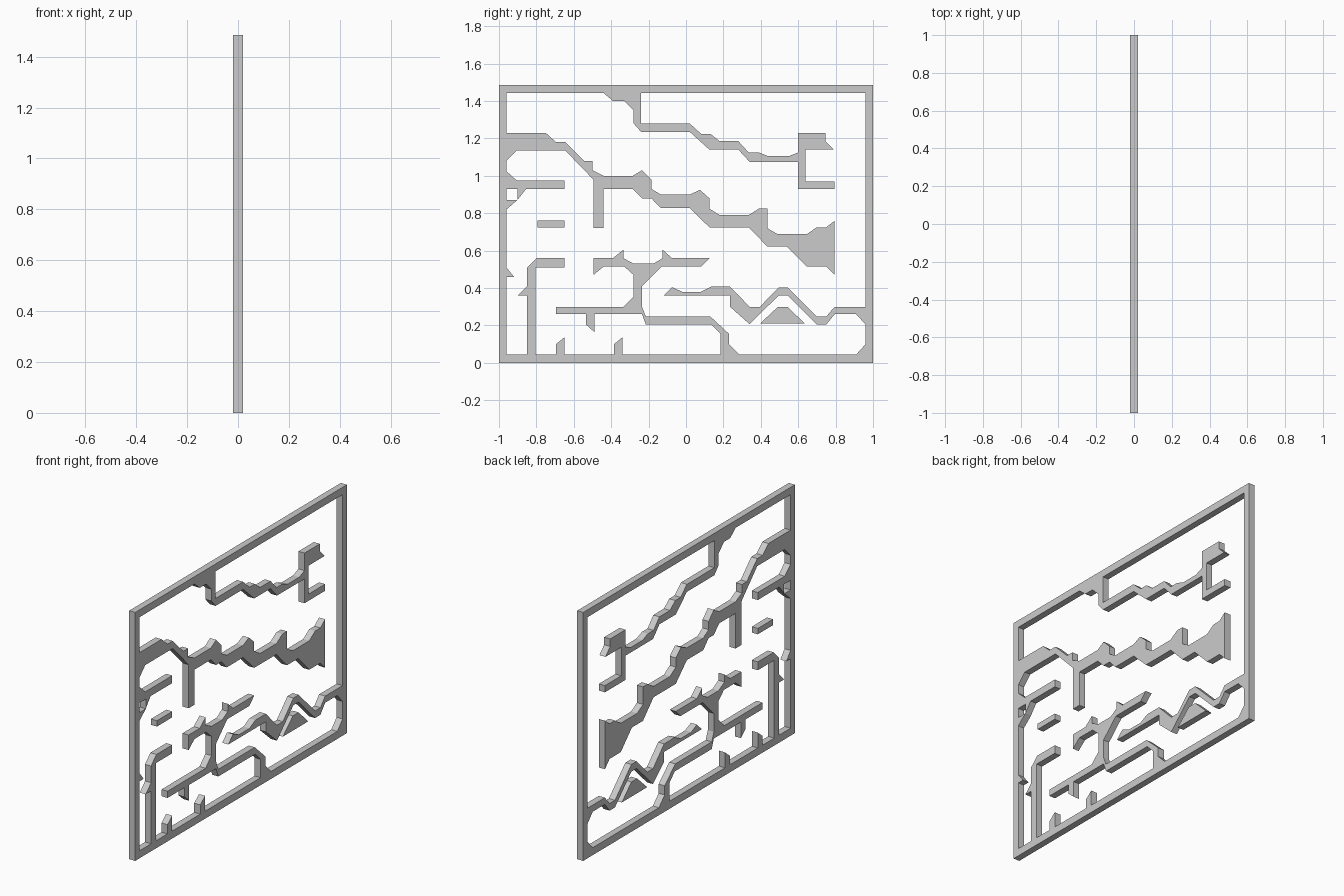
import bpy, bmesh

T = 0.02             # half thickness of the panel
H = 1.486            # panel height
L, R, B, C = -0.96, 0.96, 0.045, 1.442     # inner edges of the border


def panel(name, *outlines):
    """Extrude one or more (y, z) outlines through the panel thickness."""
    bm = bmesh.new()
    for pts in outlines:
        bm.faces.new([bm.verts.new((-T, y, z)) for y, z in pts])
    bmesh.ops.remove_doubles(bm, verts=bm.verts, dist=1e-5)
    bmesh.ops.recalc_face_normals(bm, faces=bm.faces)
    res = bmesh.ops.extrude_face_region(bm, geom=bm.faces[:], use_keep_orig=True)
    top = [v for v in res["geom"] if isinstance(v, bmesh.types.BMVert)]
    bmesh.ops.translate(bm, verts=top, vec=(2 * T, 0, 0))
    bmesh.ops.recalc_face_normals(bm, faces=bm.faces)
    me = bpy.data.meshes.new(name)
    bm.to_mesh(me)
    bm.free()
    ob = bpy.data.objects.new(name, me)
    bpy.context.collection.objects.link(ob)
    return ob


# Rectangular border, four mitred strips welded together
outer = [(-1, 0), (1, 0), (1, H), (-1, H)]
inner = [(L, B), (R, B), (R, C), (L, C)]
panel("border", *[[outer[i], outer[(i + 1) % 4], inner[(i + 1) % 4], inner[i]]
                  for i in range(4)])

# Ledge hanging from the top border
panel("ceiling_ledge", [
    (-.44, C), (-.39, 1.40), (-.33, 1.40), (-.28, 1.35), (-.28, 1.28), (-.24, 1.235),
    (.02, 1.235), (.125, 1.14), (.28, 1.14), (.34, 1.075), (.60, 1.075), (.60, .93),
    (.795, .93), (.795, .97), (.64, .97), (.64, 1.14), (.79, 1.14), (.745, 1.185),
    (.745, 1.23), (.60, 1.23), (.60, 1.125), (.55, 1.105), (.44, 1.105), (.39, 1.125),
    (.335, 1.125), (.28, 1.185), (.18, 1.185), (.13, 1.225), (.08, 1.225), (.02, 1.28),
    (-.24, 1.28), (-.24, C)])

# Long descending slope from the left border
panel("long_slope", [
    (L, 1.23), (-.75, 1.23), (-.695, 1.18), (-.645, 1.18), (-.545, 1.08), (-.50, 1.08),
    (-.50, 1.03), (-.44, 1.0), (-.285, 1.0), (-.235, 1.03), (-.185, .98), (-.185, .93),
    (-.135, .90), (.02, .90), (.075, .925), (.125, .88), (.125, .825), (.18, .79),
    (.335, .79), (.39, .825), (.435, .825), (.435, .72), (.49, .688), (.645, .688),
    (.70, .725), (.75, .725), (.795, .76), (.795, .47), (.75, .515), (.645, .515),
    (.54, .622), (.435, .622), (.335, .725), (.125, .725), (.02, .827), (-.135, .827),
    (-.185, .88), (-.235, .88), (-.285, .93), (-.44, .93), (-.44, .72), (-.495, .72),
    (-.495, .98), (-.645, 1.135), (-.905, 1.135), (L, 1.08)])

# Small ledges and bumps along the left border
panel("left_ledge", [
    (L, 1.025), (-.905, .975), (-.65, .975), (-.65, .93), (-.855, .93), (-.90, .872),
    (-.90, .93), (L, .93)])
panel("left_bracket", [(L, .872), (-.90, .872), (L, .82)])
panel("left_bump", [(L, .51), (-.92, .46), (L, .46)])
panel("floating_step", [(-.795, .725), (-.65, .725), (-.65, .76), (-.795, .76)])

# Hooked post and short stubs standing on the bottom border
panel("hooked_post", [
    (-.85, B), (-.85, .36), (-.90, .36), (-.85, .41), (-.85, .51), (-.80, .56),
    (-.65, .56), (-.65, .51), (-.805, .51), (-.805, B)])
for i, y in enumerate((-.695, -.385)):
    panel(f"floor_stub_{i + 1}", [(y, B), (y, .10), (y + .045, .137), (y + .045, B)])

# Branching column in the lower middle
panel("branching_column", [
    (-.495, .56), (-.39, .56), (-.335, .605), (-.335, .56), (-.28, .53), (-.175, .53),
    (-.125, .56), (-.125, .605), (-.075, .56), (.125, .56), (.08, .515), (-.13, .515),
    (-.235, .41), (-.235, .30), (-.215, .248), (.13, .248), (.23, .155), (.23, .10),
    (.285, B), (.185, B), (.185, .155), (.135, .205), (-.215, .205), (-.235, .26),
    (-.49, .26), (-.49, .165), (-.535, .205), (-.535, .26), (-.695, .26), (-.695, .30),
    (-.335, .30), (-.28, .355), (-.28, .47), (-.33, .515), (-.44, .515), (-.495, .47)])

# Zigzag ramp joined to the right border, with a mound below it
panel("zigzag_ramp", [
    (-.12, .36), (-.075, .405), (-.02, .38), (.08, .38), (.135, .408), (.235, .408),
    (.34, .30), (.395, .30), (.495, .403), (.545, .403), (.70, .248), (.75, .248),
    (.795, .30), (R, .30), (R, .205), (.91, .26), (.795, .26), (.75, .205),
    (.70, .205), (.545, .36), (.495, .36), (.34, .207), (.235, .30), (.235, .36)])
panel("mound", [(.395, .21), (.635, .21), (.545, .298), (.49, .298)])
panel("corner_fillet", [(R, .10), (.91, B), (R, B)])
